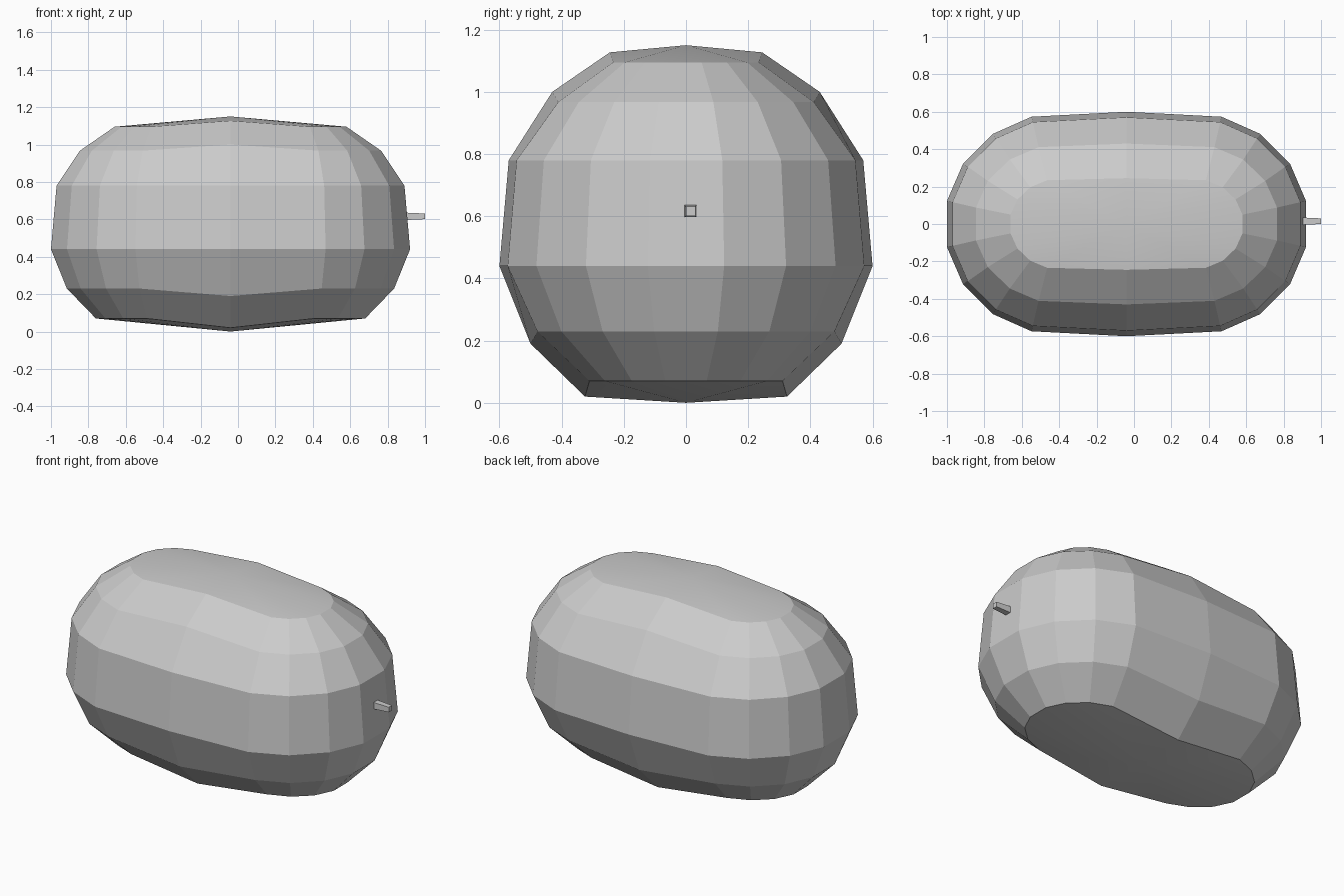
import bpy, bmesh, math

if "Cube" in bpy.data.objects:
    bpy.data.objects.remove(bpy.data.objects["Cube"])

CX = -0.04      # body centre in x
ARC = 0.36      # half distance between the rounded end centres
END_ANGLES = [12, 33, 54.5, 76]

# Cross-section levels: x end, y middle, z at the ends, z at the middle
LEVELS = [
    (0.72, 0.325, 0.07, 0.02),
    (0.875, 0.50, 0.23, 0.19),
    (0.96, 0.60, 0.44, 0.44),
    (0.93, 0.57, 0.78, 0.78),
    (0.805, 0.43, 0.967, 1.0),
    (0.62, 0.245, 1.095, 1.127),
]


def ring(x_end, y_mid, z_end, z_mid):
    """Stadium outline with faceted ends and one middle point per side."""
    rx = (x_end - ARC) / math.cos(math.radians(12))
    ry = y_mid * 0.985
    quarter = [(ARC + rx * math.cos(math.radians(a)),
                ry * math.sin(math.radians(a)), z_end) for a in END_ANGLES]
    half = quarter + [(0, y_mid, z_mid)] + [(-x, y, z) for x, y, z in reversed(quarter)]
    full = half + [(-x, -y, z) for x, y, z in half]
    return [(x + CX, y, z) for x, y, z in full]


def finish(bm, name):
    bmesh.ops.recalc_face_normals(bm, faces=bm.faces[:])
    mesh = bpy.data.meshes.new(name)
    bm.to_mesh(mesh)
    bm.free()
    obj = bpy.data.objects.new(name, mesh)
    bpy.context.collection.objects.link(obj)
    return obj


# Faceted rounded body, lofted through the rings
bm = bmesh.new()
rings = [[bm.verts.new(p) for p in ring(*level)] for level in LEVELS]
n = len(rings[0])
for low, high in zip(rings, rings[1:]):
    for i in range(n):
        j = (i + 1) % n
        bm.faces.new((low[i], low[j], high[j], high[i]))

# Softly domed caps, closed to a central point
for loop, z in ((rings[0], 0.0), (rings[-1], 1.15)):
    centre = bm.verts.new((CX, 0, z))
    for i in range(n):
        bm.faces.new((loop[i], loop[(i + 1) % n], centre)).smooth = True
finish(bm, "body")

# Small tapered square peg on the right end
bm = bmesh.new()
bmesh.ops.create_cube(bm, size=1)
for v in bm.verts:
    tip = v.co.x > 0
    half = 0.015 if tip else 0.02
    v.co = (1.0 if tip else 0.89,
            0.015 + math.copysign(half, v.co.y),
            0.616 + math.copysign(half, v.co.z))
finish(bm, "side_peg")
